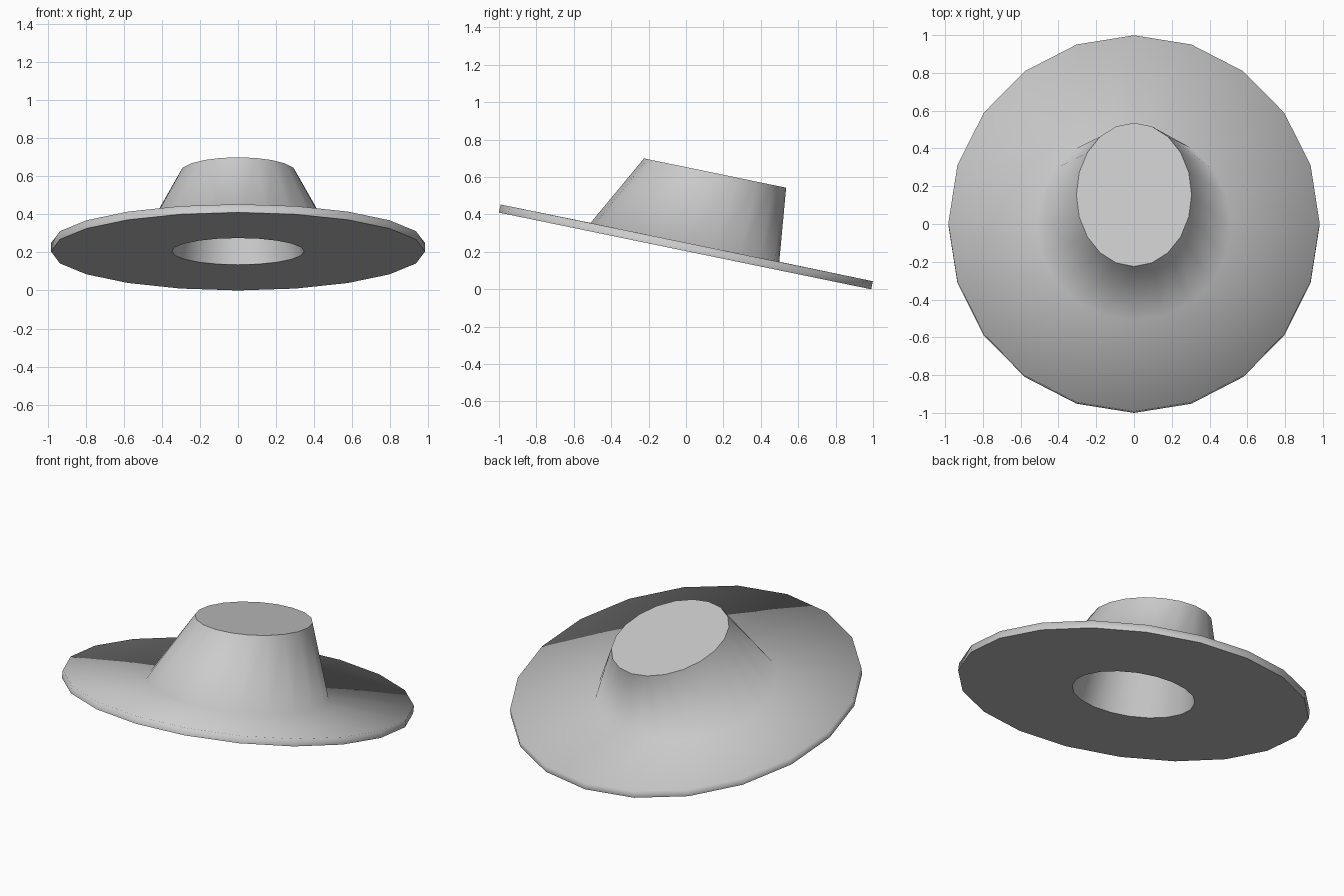
import bpy, bmesh, math
from mathutils import Matrix

if "Cube" in bpy.data.objects:
    bpy.data.objects.remove(bpy.data.objects["Cube"])

SIDES = 20
TILT = math.asin(0.2018)

bm = bmesh.new()


def ring(height, rx, ry, shift=0.0):
    """One horizontal elliptical ring of the hat before it is tilted."""
    verts = []
    for i in range(SIDES):
        a = 2 * math.pi * i / SIDES
        verts.append(bm.verts.new((rx * math.cos(a), shift + ry * math.sin(a), height)))
    return verts


def bridge(lower, upper):
    """Join two rings with quads."""
    for i in range(SIDES):
        j = (i + 1) % SIDES
        bm.faces.new((lower[i], lower[j], upper[j], upper[i])).smooth = True


def sharpen(loop):
    """Keep a ring of edges crisp."""
    for i in range(SIDES):
        bm.edges.get((loop[i], loop[(i + 1) % SIDES])).smooth = False


# Rings from the hollow's ceiling, out under the brim, up to the crown top
ceiling = ring(0.395, 0.255, 0.31, 0.045)
opening = ring(0.0, 0.348, 0.348)
brim_bottom = ring(0.0, 0.983, 1.016)
brim_top = ring(0.044, 0.983, 1.016)
crown_base = ring(0.045, 0.515, 0.515, -0.01)
crown_top = ring(0.44, 0.305, 0.388, 0.073)

rings = [ceiling, opening, brim_bottom, brim_top, crown_base, crown_top]
for a, b in zip(rings, rings[1:]):
    bridge(a, b)

# Flat crown top and the ceiling of the head opening
bm.faces.new(crown_top)
bm.faces.new(ceiling[::-1])
for loop in (ceiling, opening, brim_bottom, crown_top):
    sharpen(loop)

# Tilt the hat down towards the back and stand it on the ground
bmesh.ops.recalc_face_normals(bm, faces=bm.faces)
bm.transform(Matrix.Translation((0, -0.005, 0.205)) @ Matrix.Rotation(-TILT, 4, 'X'))

mesh = bpy.data.meshes.new("hat")
bm.to_mesh(mesh)
bm.free()
hat = bpy.data.objects.new("hat", mesh)
bpy.context.collection.objects.link(hat)
